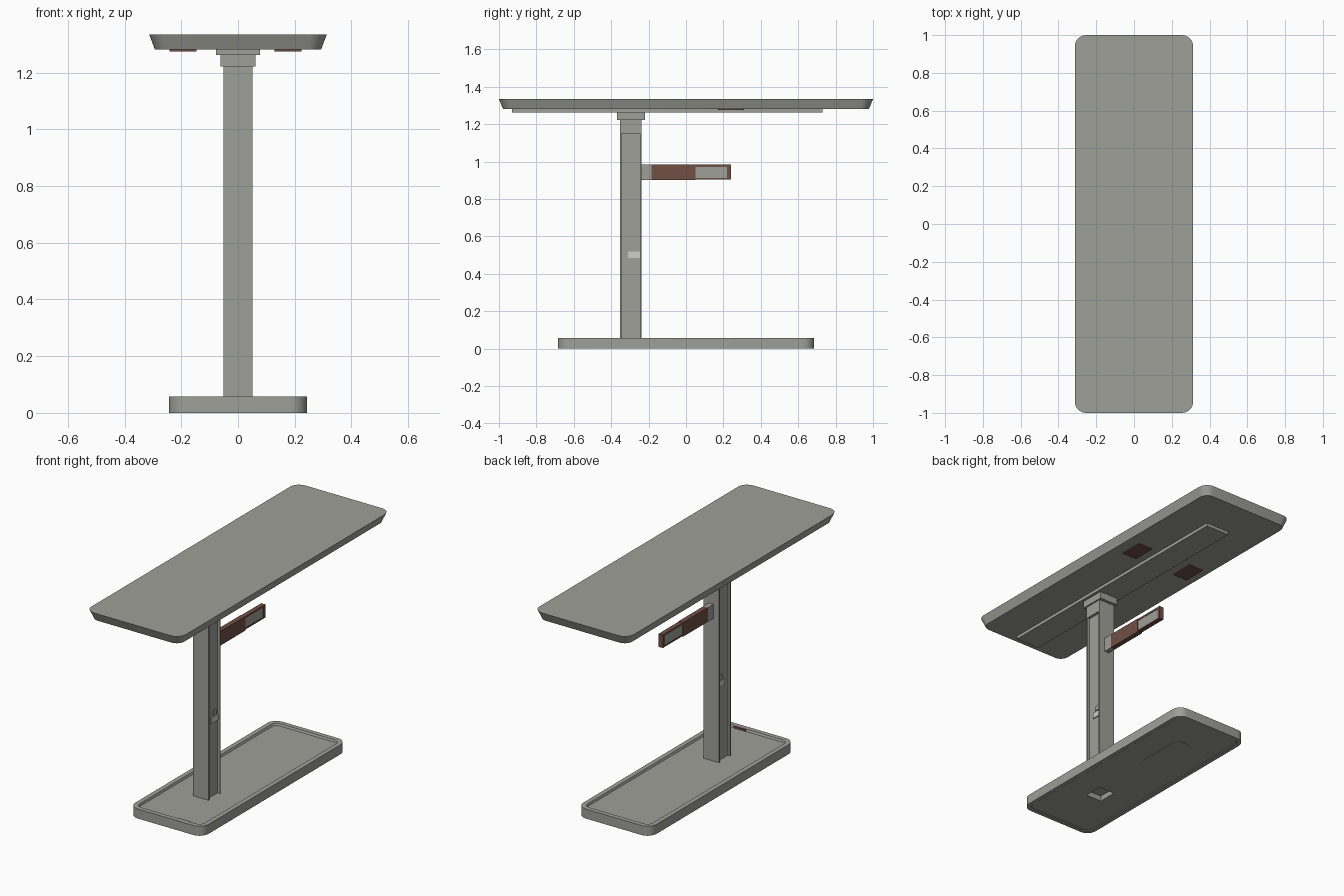
import bpy, bmesh, math

if "Cube" in bpy.data.objects:
    bpy.data.objects.remove(bpy.data.objects["Cube"])


def material(name, rgb):
    m = bpy.data.materials.new(name)
    m.diffuse_color = (*rgb, 1)
    m.use_nodes = True
    m.node_tree.nodes["Principled BSDF"].inputs["Base Color"].default_value = m.diffuse_color
    return m


GREY = material("warm_grey", (0.35, 0.35, 0.32))
BROWN = material("brown", (0.16, 0.08, 0.06))
LIGHT = material("light_grey", (0.62, 0.62, 0.58))


def outline(hx, hy, r, seg=8):
    """Rounded rectangle points, counter-clockwise."""
    pts = []
    for i, (sx, sy) in enumerate([(1, 1), (-1, 1), (-1, -1), (1, -1)]):
        for k in range(seg + 1):
            a = math.pi / 2 * (i + k / seg)
            pts.append((sx * (hx - r) + r * math.cos(a), sy * (hy - r) + r * math.sin(a)))
    return pts


def loft(name, rings, mat, cy=0.0):
    """Join rounded rectangles (hx, hy, radius, z) and cap both ends."""
    bm = bmesh.new()
    loops = [[bm.verts.new((x, y + cy, z)) for x, y in outline(hx, hy, r)] for hx, hy, r, z in rings]
    for a, b in zip(loops, loops[1:]):
        for i in range(len(a)):
            j = (i + 1) % len(a)
            bm.faces.new((a[i], a[j], b[j], b[i]))
    bm.faces.new(loops[0][::-1])
    bm.faces.new(loops[-1])
    ob = finish(name, bm, mat)
    bpy.ops.object.select_all(action='DESELECT')
    ob.select_set(True)
    bpy.context.view_layer.objects.active = ob
    bpy.ops.object.shade_smooth_by_angle(angle=math.radians(30))
    return ob


def box(name, x, y, z, mat):
    """Box from (low, high) ranges."""
    bm = bmesh.new()
    bmesh.ops.create_cube(bm, size=1)
    for v in bm.verts:
        v.co = [(lo + hi) / 2 + c * (hi - lo) for c, (lo, hi) in zip(v.co, (x, y, z))]
    return finish(name, bm, mat)


def finish(name, bm, mat):
    bmesh.ops.recalc_face_normals(bm, faces=bm.faces)
    me = bpy.data.meshes.new(name)
    bm.to_mesh(me)
    bm.free()
    me.materials.append(mat)
    ob = bpy.data.objects.new(name, me)
    bpy.context.collection.objects.link(ob)
    return ob


# Table top with sloping edge
loft("table_top", [(0.293, 0.978, 0.05, 1.281), (0.313, 1.0, 0.06, 1.334)], GREY)

# Rail, collar and pads under the top
box("under_rail", (-0.078, 0.078), (-0.93, 0.73), (1.262, 1.283), GREY)
box("collar", (-0.061, 0.061), (-0.37, -0.22), (1.221, 1.264), GREY)
for side, x in (("left", (-0.242, -0.147)), ("right", (0.129, 0.224))):
    box(f"{side}_pad", x, (0.17, 0.31), (1.275, 1.282), BROWN)

# Base tray: shallow lip below, raised rim above
base = loft("base", [(0.215, 0.657, 0.035, 0.004), (0.22, 0.662, 0.04, 0.0),
                     (0.243, 0.685, 0.06, 0.0), (0.243, 0.685, 0.06, 0.057),
                     (0.215, 0.657, 0.035, 0.057), (0.21, 0.652, 0.03, 0.045)], GREY)
loft("base_bottom_cover", [(0.06, 0.17, 0.055, 0.002), (0.06, 0.17, 0.055, 0.006)], GREY, cy=0.28)
box("base_strip", (0.06, 0.14), (-0.657, -0.65), (0.044, 0.056), BROWN)

# Socket under the column
cutter = box("socket_cutter", (-0.052, 0.052), (-0.352, -0.238), (-0.02, 0.036), GREY)
cutter.hide_render = True
cutter.hide_viewport = True
cut = base.modifiers.new("socket", 'BOOLEAN')
cut.operation = 'DIFFERENCE'
cut.solver = 'EXACT'
cut.object = cutter

# Column: two flanges, recessed web, solid head
box("column_front", (-0.052, 0.052), (-0.353, -0.344), (0.04, 1.15), GREY)
box("column_back", (-0.052, 0.052), (-0.247, -0.238), (0.04, 1.15), GREY)
box("column_web", (-0.036, 0.036), (-0.345, -0.246), (0.04, 1.15), GREY)
box("column_head", (-0.052, 0.052), (-0.353, -0.238), (1.15, 1.222), GREY)

# Small latch in each column recess
for side, s in (("left", -1), ("right", 1)):
    xs = sorted((s * 0.035, s * 0.042))
    box(f"{side}_latch", xs, (-0.31, -0.245), (0.485, 0.52), LIGHT)
    box(f"{side}_latch_catch", xs, (-0.29, -0.262), (0.525, 0.555), GREY)

# Arm: grey core with brown sleeve and brown end frame
box("arm_core", (-0.012, 0.012), (-0.24, 0.235), (0.907, 0.978), GREY)
box("arm_sleeve", (-0.015, 0.015), (-0.185, 0.05), (0.9, 0.985), BROWN)
box("arm_end", (-0.014, 0.014), (0.22, 0.24), (0.905, 0.983), BROWN)
box("arm_top_edge", (-0.014, 0.014), (0.05, 0.22), (0.972, 0.983), BROWN)
box("arm_bottom_edge", (-0.014, 0.014), (0.05, 0.22), (0.905, 0.913), BROWN)
box("arm_mount", (-0.015, 0.015), (-0.24, -0.185), (0.9, 0.985), GREY)
